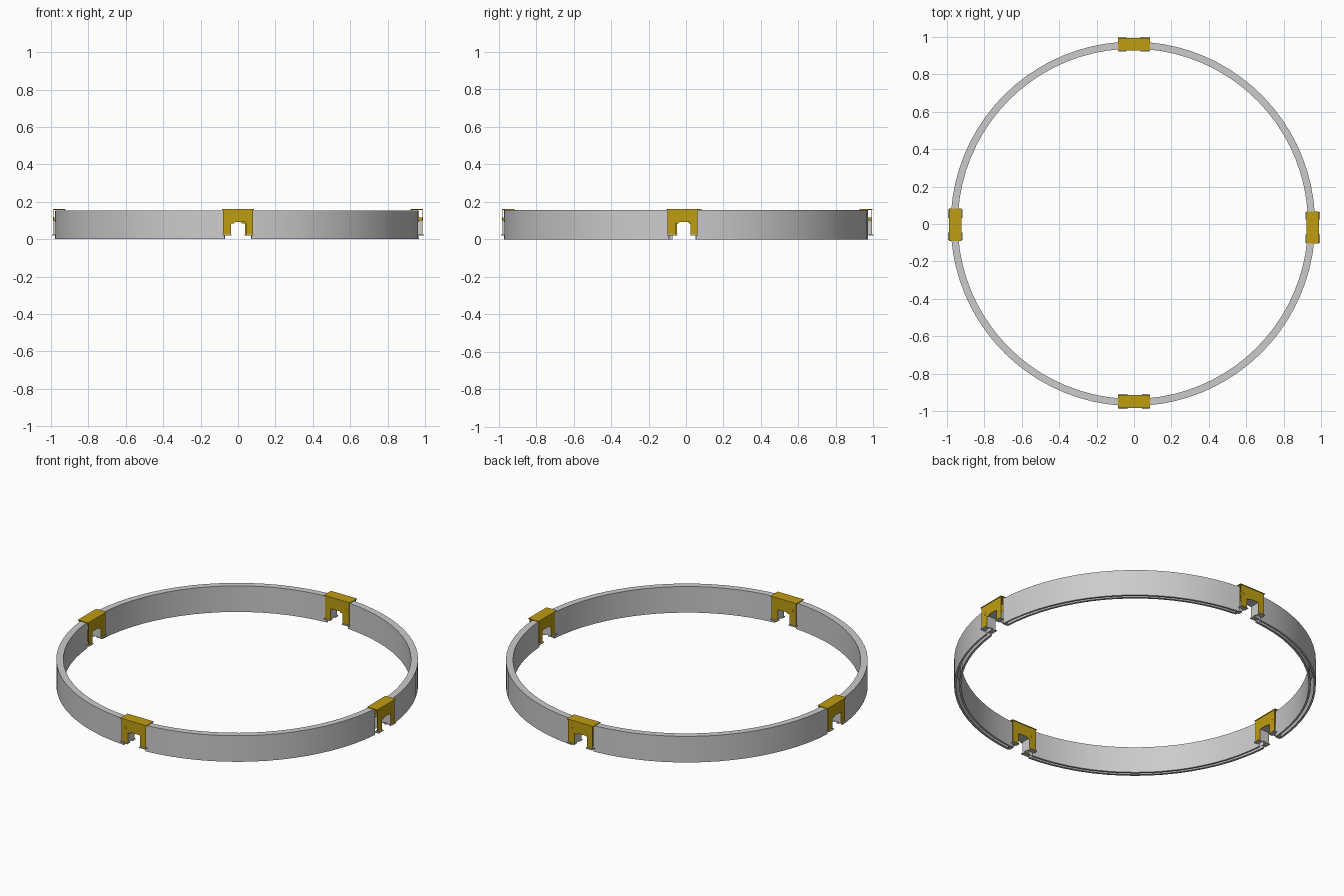
import bpy, bmesh, math
from mathutils import Matrix, Vector

if "Cube" in bpy.data.objects:
    bpy.data.objects.remove(bpy.data.objects["Cube"])

gold = bpy.data.materials.new("gold")
gold.diffuse_color = (0.52, 0.34, 0.006, 1)
gold.use_nodes = True
gold.node_tree.nodes["Principled BSDF"].inputs["Base Color"].default_value = gold.diffuse_color


def finish(name, bm, mat=None, smooth=False, matrix=None):
    bmesh.ops.recalc_face_normals(bm, faces=bm.faces)
    me = bpy.data.meshes.new(name)
    bm.to_mesh(me)
    bm.free()
    if smooth:
        for p in me.polygons:
            p.use_smooth = True
        me.set_sharp_from_angle(angle=math.radians(30))
    if mat:
        me.materials.append(mat)
    ob = bpy.data.objects.new(name, me)
    bpy.context.collection.objects.link(ob)
    if matrix:
        ob.matrix_world = matrix
    return ob


def box(bm, x0, x1, y0, y1, z0, z1):
    m = Matrix.Translation(((x0 + x1) / 2, (y0 + y1) / 2, (z0 + z1) / 2))
    m = m @ Matrix.Diagonal((x1 - x0, y1 - y0, z1 - z0, 1))
    bmesh.ops.create_cube(bm, size=1, matrix=m)


def plate(bm, outline, y0, y1):
    f = bm.faces.new([bm.verts.new((x, y0, z)) for x, z in outline])
    r = bmesh.ops.extrude_face_region(bm, geom=[f])
    for v in r["geom"]:
        if isinstance(v, bmesh.types.BMVert):
            v.co.y = y1


# curved channel: closed section with lips along an open slot underneath
RO, RI, H, T, LIP = 0.974, 0.936, 0.155, 0.004, 0.011
SECTION = [(RO, 0), (RO, H), (RI, H), (RI, 0), (RI + LIP, 0), (RI + LIP, T),
           (RI + T, T), (RI + T, H - T), (RO - T, H - T), (RO - T, T),
           (RO - LIP, T), (RO - LIP, 0)]
CENTRE = Vector((-0.006, 0.001, 0))


def ring_segment(name, a0, a1, steps=18):
    bm = bmesh.new()
    rings = []
    for i in range(steps + 1):
        a = a0 + (a1 - a0) * i / steps
        rings.append([bm.verts.new(CENTRE + Vector((r * math.cos(a), r * math.sin(a), z)))
                      for r, z in SECTION])
    n = len(SECTION)
    for p, q in zip(rings, rings[1:]):
        for j in range(n):
            bm.faces.new((p[j], p[(j + 1) % n], q[(j + 1) % n], q[j]))
    bm.faces.new(rings[0])
    bm.faces.new(rings[-1])
    finish(name, bm, smooth=True)


# bracket positions: name, centre x, centre y, turn about z
BRACKETS = [("right", 0.956, -0.019, 90), ("back", 0.0, 0.961, 180),
            ("left", -0.956, -0.004, 270), ("front", 0.0, -0.949, 0)]
mid = [math.atan2(y - CENTRE.y, x - CENTRE.x) % math.tau for _, x, y, _ in BRACKETS]
mid[0] -= math.tau
GAP = 0.074
for i in range(4):
    end = mid[(i + 1) % 4] + (math.tau if i == 3 else 0)
    ring_segment(f"channel_segment_{i + 1}", mid[i] + GAP, end - GAP)

# saddle plate outline: two legs with a stepped opening
SADDLE = [(-0.08, 0.025), (-0.08, 0.158), (0.08, 0.158), (0.08, 0.025),
          (0.043, 0.025), (0.043, 0.086), (0.038, 0.091), (-0.016, 0.091),
          (-0.022, 0.084), (-0.037, 0.084), (-0.037, 0.025)]

for name, cx, cy, turn in BRACKETS:
    m = Matrix.Translation((cx, cy, 0)) @ Matrix.Rotation(math.radians(turn), 4, "Z")

    # folded saddle: cap and two side plates
    bm = bmesh.new()
    box(bm, -0.086, 0.086, -0.034, 0.034, 0.157, 0.161)
    for s in (-1, 1):
        plate(bm, SADDLE, s * 0.028, s * 0.031)
    finish(name + "_saddle", bm, gold, matrix=m)

    # grey lining of the opening
    bm = bmesh.new()
    box(bm, -0.041, -0.037, -0.028, 0.028, 0.025, 0.095)
    box(bm, 0.043, 0.047, -0.028, 0.028, 0.025, 0.095)
    box(bm, -0.037, 0.043, -0.028, 0.028, 0.091, 0.095)
    finish(name + "_lining", bm, matrix=m)

    # hooked feet under each leg
    bm = bmesh.new()
    for x0, x1 in ((-0.082, -0.036), (0.042, 0.082)):
        for s in (-1, 1):
            y0, y1 = sorted((s * 0.012, s * 0.039))
            box(bm, x0, x1, y0, y1, 0.02, 0.025)
    finish(name + "_feet", bm, matrix=m)

    # small rivet on each face
    bm = bmesh.new()
    bmesh.ops.create_cone(bm, cap_ends=True, segments=16, radius1=0.008, radius2=0.008, depth=0.065,
                          matrix=Matrix.Translation((-0.055, 0, 0.108)) @ Matrix.Rotation(math.pi / 2, 4, "X"))
    finish(name + "_rivet", bm, gold, smooth=True, matrix=m)
